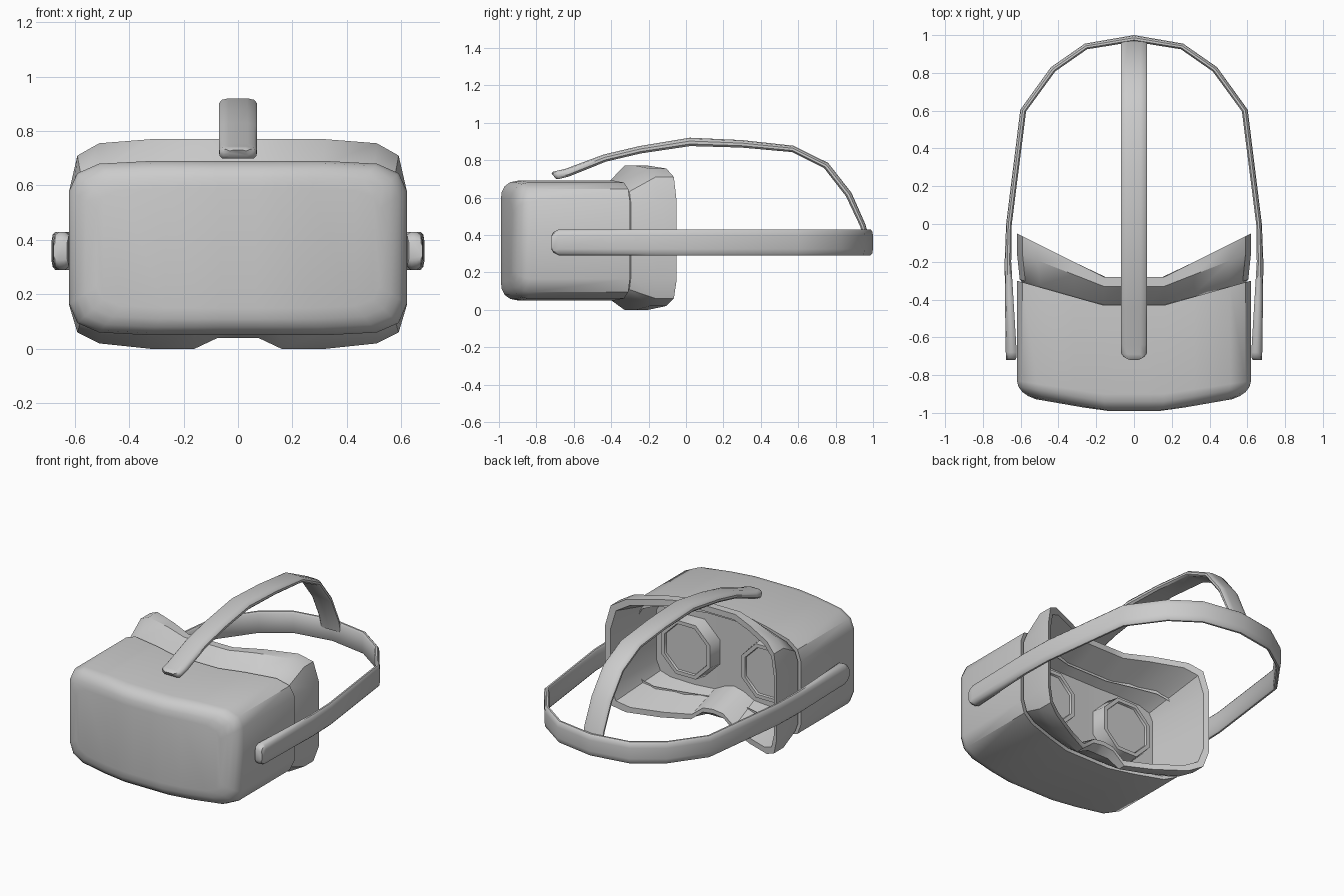
import bpy, bmesh, math

if "Cube" in bpy.data.objects:
    bpy.data.objects.remove(bpy.data.objects["Cube"])

# Shared column layout for the housing and face pad: x, then top and bottom heights
XS = [0, .075, .16, .32, .51, .59, .62]
BODY_TOP = [.69, .69, .69, .69, .68, .645, .58]
BODY_BOT = [.05, .05, .05, .05, .06, .095, .165]
PAD_TOP = [.77, .77, .77, .77, .755, .71, .58]
PAD_BOT = [.04, .04, 0, 0, .02, .06, .16]
RIM_BOT = [.08, .07, 0, 0, .02, .06, .16]
WELL_BOT = [.12, .10, .05, .04, .05, .08, .16]


def make_object(name, bm, angle):
    bmesh.ops.recalc_face_normals(bm, faces=bm.faces[:])
    me = bpy.data.meshes.new(name)
    bm.to_mesh(me)
    bm.free()
    ob = bpy.data.objects.new(name, me)
    bpy.context.collection.objects.link(ob)
    bpy.ops.object.select_all(action='DESELECT')
    bpy.context.view_layer.objects.active = ob
    ob.select_set(True)
    bpy.ops.object.shade_smooth_by_angle(angle=math.radians(angle))
    return ob


def outline(top, bot, inset, y_mid, y_side):
    """Closed ring: left-to-right along the top, back along the bottom."""
    def place(x, z):
        x *= (.62 - inset) / .62
        z = .37 + (z - .37) * (.32 - inset) / .32
        t = min(1, max(0, (abs(x) - .16) / .46))
        return (x, y_mid + (y_side - y_mid) * t, z)
    upper = list(zip(XS, top))
    lower = list(zip(XS, bot))
    row = lambda half: [(-x, z) for x, z in half[:0:-1]] + half
    return [place(*p) for p in row(upper) + row(lower)[::-1]]


def loft(bm, rings):
    loops = [[bm.verts.new(p) for p in r] for r in rings]
    for a, b in zip(loops, loops[1:]):
        n = len(a)
        for i in range(n):
            bm.faces.new((a[i], a[(i + 1) % n], b[(i + 1) % n], b[i]))
    return loops


def column_cap(bm, loop):
    n = len(loop)
    for i in range(n // 2 - 1):
        bm.faces.new((loop[i], loop[i + 1], loop[n - 2 - i], loop[n - 1 - i]))


# Front housing, open at the rear behind the face pad
bm = bmesh.new()
loops = loft(bm, [outline(BODY_TOP, BODY_BOT, *s) for s in (
    (.05, -.43, -.30), (0, -.43, -.30), (0, -.90, -.83), (.008, -.94, -.86),
    (.03, -.97, -.885), (.06, -.985, -.90), (.10, -.99, -.91))])
column_cap(bm, loops[-1])
make_object("headset_housing", bm, 40)

# Face pad: flares out of the housing, turns over the rim, drops to the lens plate
bm = bmesh.new()
loops = loft(bm, [
    outline(BODY_TOP, BODY_BOT, .04, -.44, -.31),
    outline(BODY_TOP, BODY_BOT, .015, -.42, -.29),
    outline(PAD_TOP, PAD_BOT, 0, -.33, -.15),
    outline(PAD_TOP, RIM_BOT, 0, -.28, -.05),
    outline(PAD_TOP, RIM_BOT, .03, -.28, -.05),
    outline(BODY_TOP, WELL_BOT, .07, -.50, -.48)])
column_cap(bm, loops[-1])
make_object("face_pad", bm, 35)

# Eight-sided lens barrels with a recessed lens
for side, label in ((-1, "left"), (1, "right")):
    bm = bmesh.new()
    rings = []
    for r, y in ((.205, -.52), (.19, -.41), (.165, -.41), (.162, -.425)):
        rings.append([(side * .29 + r * math.cos(math.pi * (i + .5) / 4), y,
                       .37 + r * math.sin(math.pi * (i + .5) / 4)) for i in range(8)])
    bm.faces.new(loft(bm, rings)[-1])
    make_object("lens_" + label, bm, 50)

# Strap section: (fraction of half width, fraction of thickness from the outside)
SECTION = [(-1, .75), (-1, .4), (-.85, .12), (-.5, 0), (.5, 0),
           (.85, .12), (1, .4), (1, .75), (.85, 1), (-.85, 1)]


def strap(name, stations, to_3d):
    """Stations are (u, v, half width, thickness) on the outer line; inside is on the left."""
    rings = []
    for i, (u, v, w, t) in enumerate(stations):
        a, b = stations[max(i - 1, 0)], stations[min(i + 1, len(stations) - 1)]
        du, dv = b[0] - a[0], b[1] - a[1]
        n = math.hypot(du, dv)
        rings.append([to_3d(u - dv / n * d * t, v + du / n * d * t, s * w)
                      for s, d in SECTION])
    bm = bmesh.new()
    loops = loft(bm, rings)
    bm.faces.new(loops[0])
    bm.faces.new(loops[-1])
    make_object(name, bm, 40)


# Side strap looping round the back of the head
half = [(.678, -.72, .035, .05), (.678, -.71, .055, .055), (.679, -.68, .07, .058),
        (.683, -.4, .07, .045), (.685, -.2, .07, .035), (.677, 0, .07, .03),
        (.602, .605, .07, .032), (.44, .83, .07, .032), (.26, .955, .07, .032)]
loop = half + [(0, 1, .07, .035)] + [(-x, y, w, t) for x, y, w, t in half[::-1]]
strap("side_strap", loop, lambda u, v, w: (u, v, .36 + w))

# Top strap from the back loop over the head to the housing
strap("top_strap", [
    (.98, .38, .07, .03), (.96, .455, .07, .03), (.885, .625, .07, .035),
    (.76, .785, .07, .035), (.575, .877, .07, .035), (.3, .907, .07, .04),
    (.02, .92, .07, .045), (-.25, .875, .07, .04), (-.44, .83, .07, .04),
    (-.64, .755, .07, .045), (-.69, .743, .068, .045), (-.71, .738, .055, .042),
    (-.72, .73, .035, .034)], lambda u, v, w: (w, u, v))
